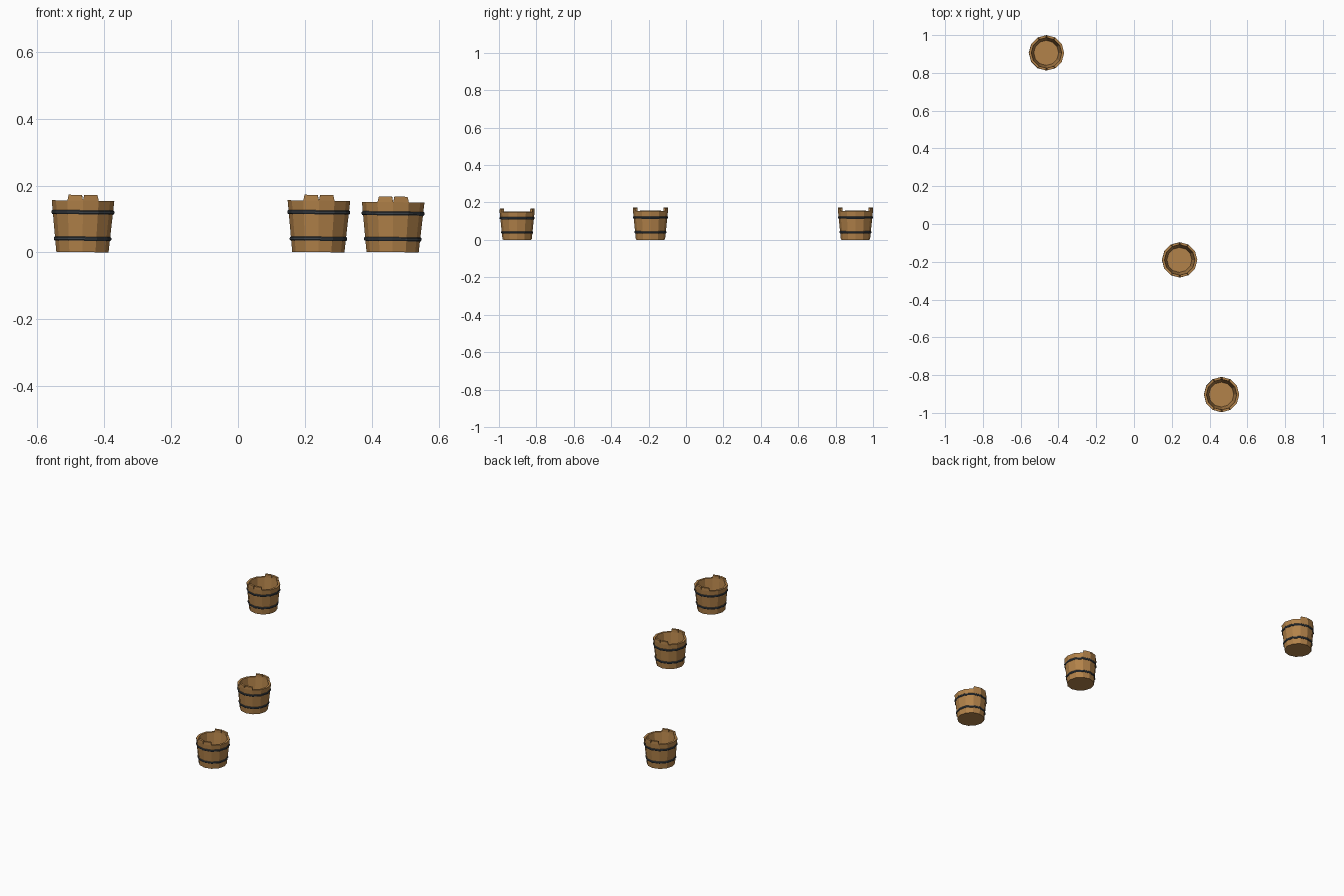
import bpy, bmesh, math
from mathutils import Vector

if "Cube" in bpy.data.objects:
    bpy.data.objects.remove(bpy.data.objects["Cube"])

SIDES = 12
H = 0.154            # rim height
R0, R1 = 0.078, 0.0935   # outer radius at base and rim


def material(name, rgb):
    m = bpy.data.materials.new(name)
    m.diffuse_color = (*rgb, 1)
    m.use_nodes = True
    m.node_tree.nodes["Principled BSDF"].inputs["Base Color"].default_value = m.diffuse_color
    return m


wood = material("warm_wood", (0.45, 0.225, 0.068))
iron = material("dark_iron", (0.045, 0.055, 0.065))


def ring(bm, r, z):
    return [bm.verts.new((r * math.cos(2 * math.pi * i / SIDES),
                          r * math.sin(2 * math.pi * i / SIDES), z)) for i in range(SIDES)]


def bridge(bm, a, b):
    return [bm.faces.new((a[i], a[(i + 1) % SIDES], b[(i + 1) % SIDES], b[i]))
            for i in range(SIDES)]


def finish(bm, name, mat, pos, zs):
    bmesh.ops.recalc_face_normals(bm, faces=bm.faces)
    me = bpy.data.meshes.new(name)
    bm.to_mesh(me)
    bm.free()
    me.materials.append(mat)
    ob = bpy.data.objects.new(name, me)
    bpy.context.collection.objects.link(ob)
    ob.location = (pos[0], pos[1], 0.001)
    ob.rotation_euler = (0, 0.012, 0)
    ob.scale = (1, 1, zs)


def tub(name, pos, zs):
    bm = bmesh.new()
    # hollow tapered wall with base and inner floor
    ob, ot = ring(bm, R0, 0), ring(bm, R1, H)
    it, ib = ring(bm, R1 - 0.013, H), ring(bm, R0 - 0.012, 0.02)
    bridge(bm, ob, ot)
    rim = bridge(bm, ot, it)
    bridge(bm, it, ib)
    bm.faces.new(ib)
    bm.faces.new(ob)
    # raised stave ears: two staves at the front and two at the back
    q = SIDES // 4
    for i in (q - 1, q, 3 * q - 1, 3 * q):
        f = rim[i]
        c = f.calc_center_median()
        t = Vector((-c.y, c.x, 0)).normalized()
        new = bmesh.ops.extrude_discrete_faces(bm, faces=[f])["faces"][0]
        for v in new.verts:
            v.co -= t * (v.co - c).dot(t) * 0.16
            v.co.z += 0.017
    finish(bm, name, wood, pos, zs)


def hoop(name, pos, zs, z):
    # bevelled hoop wrapped around the staves
    bm = bmesh.new()
    r = R0 + (R1 - R0) * z / H
    prof = [(-0.003, -0.006), (0.0015, -0.006), (0.0038, -0.003),
            (0.0038, 0.003), (0.0015, 0.006), (-0.003, 0.006)]
    rings = [ring(bm, r + dr, z + dz) for dr, dz in prof]
    for a, b in zip(rings, rings[1:] + rings[:1]):
        bridge(bm, a, b)
    finish(bm, name, iron, pos, zs)


# three separate buckets
for n, (pos, zs) in enumerate([((-0.465, 0.906), 1.0), ((0.24, -0.19), 1.0),
                               ((0.462, -0.903), 0.97)], 1):
    tub(f"bucket_{n}", pos, zs)
    hoop(f"upper_hoop_{n}", pos, zs, 0.119)
    hoop(f"lower_hoop_{n}", pos, zs, 0.04)
